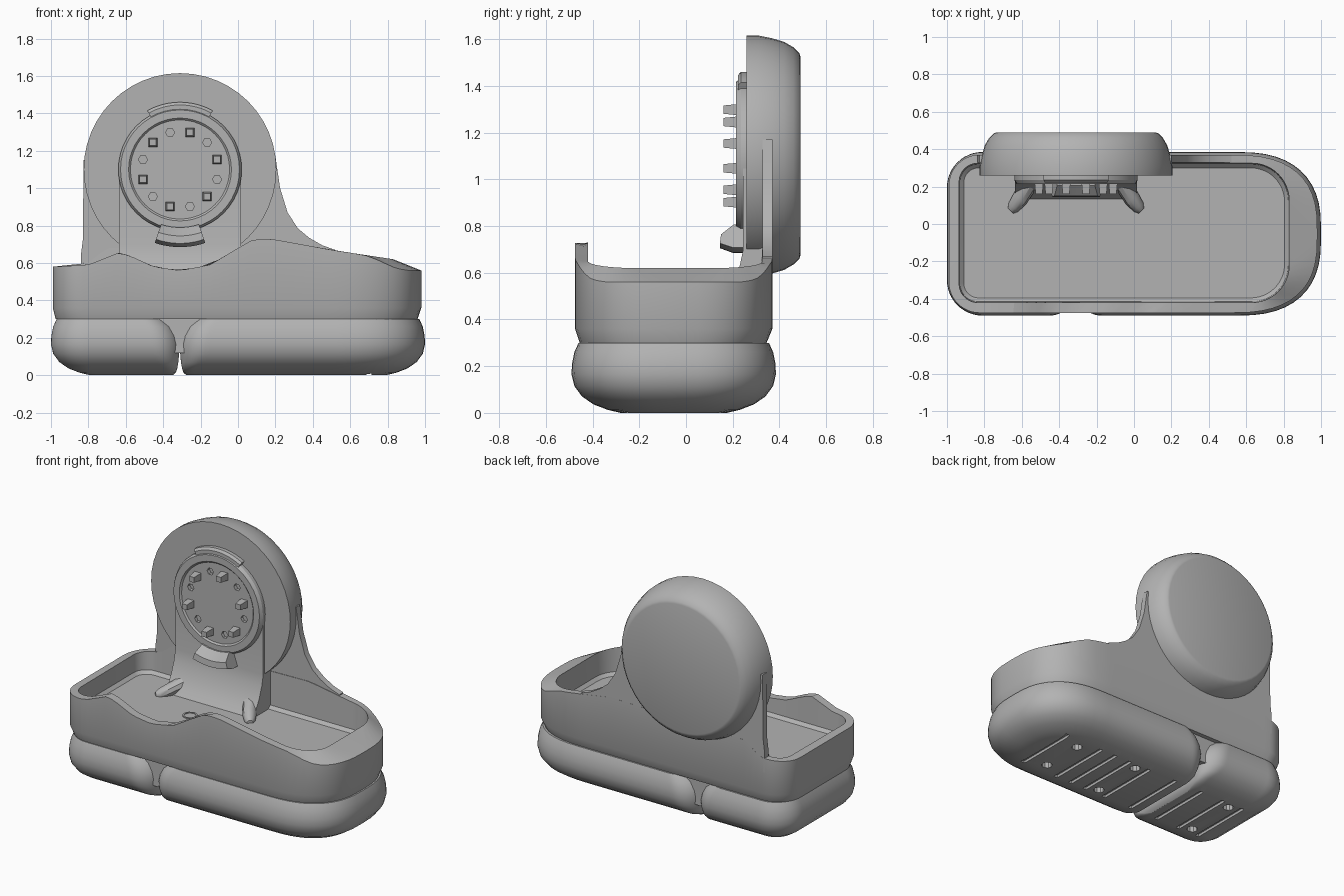
import bpy, bmesh
from math import sin, cos, pi, radians, copysign

cube = bpy.data.objects.get("Cube")
if cube:
    bpy.data.objects.remove(cube)

grey = bpy.data.materials.new("plain_grey")
grey.use_nodes = True
grey.diffuse_color = (0.45, 0.45, 0.45, 1)
grey.node_tree.nodes["Principled BSDF"].inputs["Base Color"].default_value = (0.45, 0.45, 0.45, 1)

CX, CZ = -0.31, 1.10   # axis of the ankle joint


def smooth(ob, angle):
    bpy.ops.object.select_all(action='DESELECT')
    ob.select_set(True)
    bpy.context.view_layer.objects.active = ob
    bpy.ops.object.shade_smooth_by_angle(angle=radians(angle))


def finish(name, bm, angle=35):
    bmesh.ops.recalc_face_normals(bm, faces=bm.faces)
    mesh = bpy.data.meshes.new(name)
    bm.to_mesh(mesh)
    bm.free()
    mesh.materials.append(grey)
    ob = bpy.data.objects.new(name, mesh)
    bpy.context.collection.objects.link(ob)
    smooth(ob, angle)
    return ob


def cut(ob, bm):
    """Subtract the closed shapes in bm from ob."""
    cutter = finish(ob.name + "_cutter", bm)
    cutter.hide_render = True
    mod = ob.modifiers.new("cut", 'BOOLEAN')
    mod.operation, mod.object, mod.solver = 'DIFFERENCE', cutter, 'EXACT'
    bpy.context.view_layer.objects.active = ob
    bpy.ops.object.modifier_apply(modifier="cut")
    bpy.data.objects.remove(cutter)
    smooth(ob, 30)


def add_loft(bm, rings, closed=False):
    loops = [[bm.verts.new(p) for p in ring] for ring in rings]
    n = len(loops[0])
    pairs = list(zip(loops, loops[1:]))
    if closed:
        pairs.append((loops[-1], loops[0]))
    for a, b in pairs:
        for i in range(n):
            j = (i + 1) % n
            bm.faces.new((a[i], a[j], b[j], b[i]))
    if not closed:
        bm.faces.new(loops[0])
        bm.faces.new(loops[-1])


def loft(name, rings, angle=35):
    bm = bmesh.new()
    add_loft(bm, rings)
    return finish(name, bm, angle)


def circle_y(r, y, x=CX, z=CZ, n=48, turn=0):
    return [(x + r * cos(turn + 2 * pi * i / n), y, z + r * sin(turn + 2 * pi * i / n))
            for i in range(n)]


def circle_z(r, x, y, z, n=16):
    return [(x + r * cos(2 * pi * i / n), y + r * sin(2 * pi * i / n), z) for i in range(n)]


def outline(x0, x1, y0, y1, left, right, power=2, n=12, straight=30):
    """Rounded plan shape; left and right are (rx, ry), power squares off the right end."""
    corners = [(x0, y0, left, 1, 1, 180, 2), (x1, y0, right, -1, 1, 270, power),
               (x1, y1, right, -1, -1, 0, power), (x0, y1, left, 1, -1, 90, 2)]
    pts = []
    for k, (x, y, (rx, ry), sx, sy, start, p) in enumerate(corners):
        for i in range(n + 1):
            a = radians(start + 90 * i / n)
            c, s = (copysign(abs(round(v, 9)) ** (2 / p), v) for v in (cos(a), sin(a)))
            pts.append((x + sx * rx + rx * c, y + sy * ry + ry * s))
        if k in (0, 2):   # extra points along the long sides
            nxt = corners[k + 1]
            xa, xb = x + sx * rx, nxt[0] + nxt[3] * nxt[2][0]
            pts += [(xa + (xb - xa) * i / straight, y) for i in range(1, straight)]
    return pts


def curve(points, x):
    if x <= points[0][0]:
        return points[0][1]
    for (xa, za), (xb, zb) in zip(points, points[1:]):
        if x <= xb:
            return za + (zb - za) * (x - xa) / (xb - xa)
    return points[-1][1]


def ease(v, a, b):
    t = min(1, max(0, (v - a) / (b - a)))
    return t * t * (3 - 2 * t)


# Shoe body: open tray with a wavy rim that slopes outward at the toe
FRONT = [(-.99, .58), (-.8, .59), (-.7, .63), (-.64, .655), (-.58, .64), (-.45, .58), (-.31, .56),
         (-.15, .59), (0, .68), (.07, .72), (.13, .73), (.2, .725), (.5, .67), (.83, .62)]
BACK = [(-.99, .58), (-.8, .6), (-.7, .68), (.3, .7), (.6, .65), (.83, .62)]


def rim(pts, drop=0):
    out = []
    for x, y in pts:
        t = ease(y, -.4, .3)
        out.append((x, y, curve(FRONT, x) * (1 - t) + curve(BACK, x) * t - drop * ease(x, .65, .93)))
    return out


def flat(pts, z):
    return [(x, y, z) for x, y in pts]


outer = outline(-.99, .98, -.475, .37, (.165, .165), (.46, .4), 2.6)
lower = outline(-.975, .96, -.455, .345, (.165, .165), (.45, .38), 2.6)
inner = outline(-.935, .83, -.42, .325, (.1, .1), (.2, .2))
foot = outline(-.93, .825, -.415, .32, (.095, .095), (.195, .195))
floor = outline(-.91, .805, -.395, .3, (.08, .08), (.18, .18))
loft("shoe_body", [flat(lower, .3), flat(outer, .36), rim(outer, .06), rim(inner),
                   flat(foot, .47), flat(floor, .45)], 30)

# Rear tower plate rising from the back wall
side = [(-.84, .5), (-.84, .64), (-.83, .72), (-.825, 1.15), (.2, 1.17), (.225, 1.0),
        (.265, .87), (.32, .785), (.38, .735), (.45, .695), (.52, .67), (.52, .5)]
loft("rear_tower", [[(x, y, z) for x, z in side] for y in (.328, .3695)])

# Puffy sole pads with tread grooves and screw holes
PUFF = [(.03, .3, .08), (.012, .26, .035), (.002, .21, .01), (0, .165, 0), (.012, .115, .002),
        (.045, .07, .006), (.095, .036, .012), (.155, .013, .02), (.21, 0, .035)]


def sole(name, x0, x1, left, right, seam_left, grooves, holes):
    rings = []
    for inset, z, seam in PUFF:
        li, ri = (seam, inset) if seam_left else (inset, seam)
        depth = .875 - 2 * inset

        def shrink(r):
            return max(.05, r[0] - inset * .8), min(max(.05, r[1] - inset * .8), depth * .47)
        rings.append(flat(outline(x0 + li, x1 - ri, -.49 + inset, .385 - inset, shrink(left),
                                  shrink(right), 2.5 if seam_left else 2), z))
    pad = loft(name, rings, 40)
    bm = bmesh.new()
    for gx in grooves:
        add_loft(bm, [[(gx - w, y, z) for w, z in ((.014, -.1), (-.014, -.1), (-.014, .018), (.014, .018))]
                      for y in (-.28, .175)])
    for hx, hy in holes:
        add_loft(bm, [circle_z(.035, hx, hy, z, 10) for z in (-.1, .05)])
    cut(pad, bm)


sole("heel_pad", -1, -.313, (.19, .19), (.14, .14), False,
     [-.76, -.6, -.42], [(-.68, -.23), (-.68, .13)])
sole("toe_pad", -.311, 1, (.14, .14), (.45, .42), True,
     [-.2, .02, .18, .3, .42, .7], [(.1, -.23), (.1, .13), (.56, -.2), (.56, .1)])

# Core joining the two pads under the body
loft("sole_core", [flat(outline(-.45, -.17, -.42, .315, (.03, .03), (.03, .03)), z) for z in (.12, .305)])

# Ankle drum with rounded back
loft("ankle_drum", [circle_y(r, y) for r, y in
                    ((.515, .26), (.515, .31), (.503, .37), (.488, .42), (.465, .46), (.44, .485), (.425, .49))])

# Pillar sweeping from the drum down to the tray floor
loft("ankle_pillar", [[(CX - w, .33, z), (CX + w, .33, z), (CX + w, y, z), (CX - w, y, z)]
                      for w, y, z in ((.325, .245, 1.1), (.325, .245, .7), (.325, .23, .63),
                                      (.325, .2, .55), (.325, .165, .49), (.325, .13, .445))])


# Splayed toes at the pillar corners
def toe_ring(side, x, y, z, r):
    return [(CX + side * (x + r * cos(a) * .7), y + r * cos(a) * .7, z + r * sin(a))
            for a in (2 * pi * i / 10 for i in range(10))]


for side, label in ((-1, "right"), (1, "left")):
    loft("pillar_toe_" + label, [toe_ring(side, *p) for p in
                                 ((.25, .22, .5, .05), (.3, .135, .47, .045),
                                  (.335, .09, .455, .035), (.35, .07, .45, .02))])

# Raised hub ring with recessed face, drilled with six holes
hub = loft("hub_ring", [circle_y(r, y) for r, y in
                        ((.33, .27), (.33, .235), (.318, .215), (.275, .215), (.265, .225))])
bm = bmesh.new()
for k in range(6):
    a = radians(45 + 60 * k)
    add_loft(bm, [circle_y(.024, y, CX + .205 * cos(a), CZ + .205 * sin(a), 6) for y in (.15, .25)])
cut(hub, bm)

# Six tapered square pegs
for k in range(6):
    a = radians(15 + 60 * k)
    loft("hub_peg_%d" % (k + 1),
         [circle_y(r, y, CX + .205 * cos(a), CZ + .205 * sin(a), 4, pi / 4)
          for r, y in ((.036, .24), (.025, .16))])


# Curved tabs above and below the hub
def tab(name, mid, spread, section):
    bm = bmesh.new()
    arcs = []
    for i in range(13):
        a = radians(mid + spread * (i / 6 - 1))
        arcs.append([(CX + r * cos(a), y, CZ + r * sin(a)) for r, y in section])
    add_loft(bm, arcs)
    finish(name, bm)


tab("upper_tab", 90, 29, ((.3, .27), (.3, .222), (.345, .222), (.36, .235), (.36, .27)))
tab("lower_tab", 270, 19, ((.31, .27), (.31, .205), (.355, .15), (.395, .145), (.415, .2), (.415, .27)))

# Small ring set in the tray floor
bm = bmesh.new()
add_loft(bm, [circle_z(r, -.32, -.05, z) for r, z in
              ((.046, .445), (.046, .455), (.036, .455), (.036, .445))], True)
finish("floor_ring", bm)
